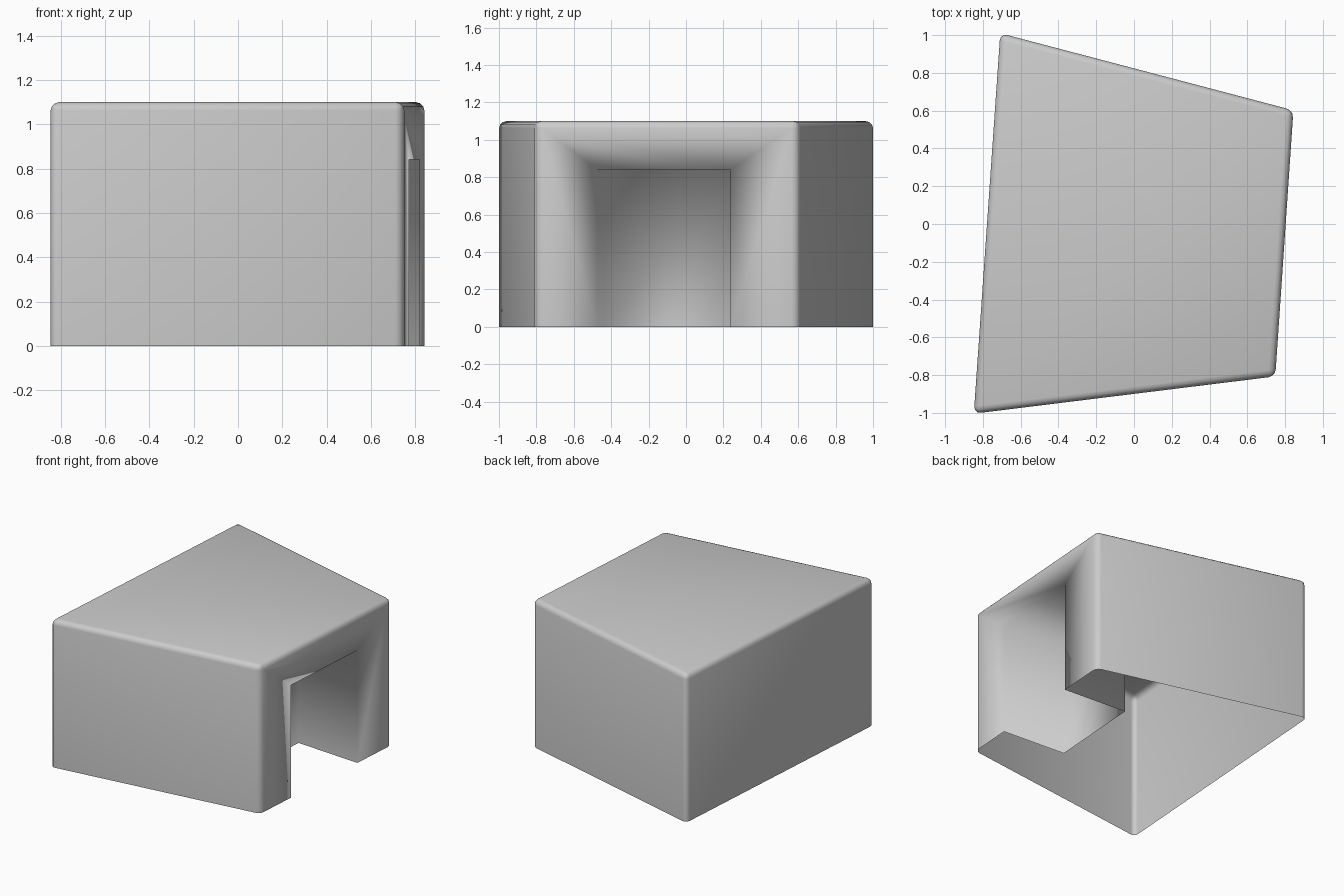
import bpy, bmesh
from mathutils import Vector

if "Cube" in bpy.data.objects:
    bpy.data.objects.remove(bpy.data.objects["Cube"])

HEIGHT, DOOR_TOP, DEPTH, ROUND = 1.1, 0.84, 0.51, 0.038

# Plan corners, anticlockwise from the front left
plan = [(-0.848, -1.004), (0.748, -0.807), (0.844, 0.602), (-0.708, 1.01)]

bm = bmesh.new()


def vert(p, z):
    return bm.verts.new((p[0], p[1], z))


low = [vert(p, 0) for p in plan]
high = [vert(p, HEIGHT) for p in plan]

# Doorway points on the right wall, and the recess running square into it
a, b = Vector(plan[1]), Vector(plan[2])
wall = (b - a).normalized()
inward = Vector((-wall.y, wall.x)) * DEPTH
jambs = [a + (b - a) * ((y - a.y) / (b.y - a.y)) for y in (-0.475, 0.237)]
backs = [j + inward for j in jambs]
j_low = [vert(p, 0) for p in jambs]
j_top = [vert(p, DOOR_TOP) for p in jambs]
b_low = [vert(p, 0) for p in backs]
b_top = [vert(p, DOOR_TOP) for p in backs]

# Roof and plain walls (underside stays open)
bm.faces.new(high)
for i in (0, 2, 3):
    k = (i + 1) % 4
    bm.faces.new((low[i], low[k], high[k], high[i]))

# Right wall with doorway notch
bm.faces.new((low[1], j_low[0], j_top[0], j_top[1], j_low[1], low[2], high[2], high[1]))

# Recess: two jambs, back and ceiling
bm.faces.new((j_low[0], b_low[0], b_top[0], j_top[0]))
bm.faces.new((b_low[1], j_low[1], j_top[1], b_top[1]))
bm.faces.new((b_low[0], b_low[1], b_top[1], b_top[0]))
bm.faces.new((j_top[0], b_top[0], b_top[1], j_top[1]))

# Round the roof rim and the upright corners
high_set = set(high)
edges = [e for e in bm.edges if high_set & set(e.verts)]
bmesh.ops.bevel(bm, geom=edges, offset=ROUND, offset_type='OFFSET',
                segments=3, profile=0.5, affect='EDGES')
for f in bm.faces:
    f.smooth = True

mesh = bpy.data.meshes.new("shelter_shell")
bm.to_mesh(mesh)
bm.free()
shell = bpy.data.objects.new("shelter_shell", mesh)
bpy.context.collection.objects.link(shell)
